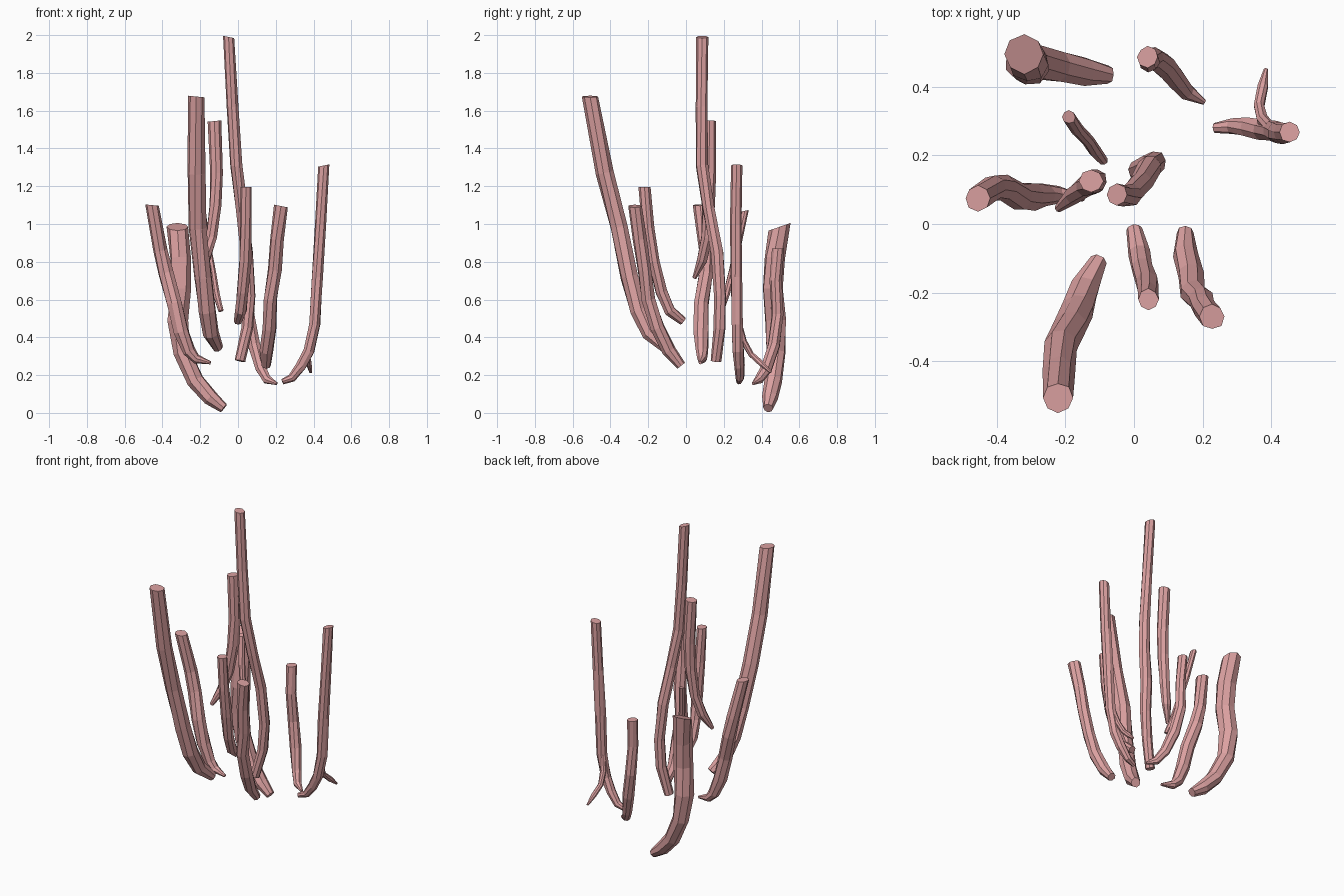
import bpy, bmesh, math, random
from mathutils import Vector

random.seed(4)
SIDES = 8
mat = bpy.data.materials.new("coral_pink")
mat.diffuse_color = (0.72, 0.36, 0.36, 1)


def stem(name, pts, tilt=(0, 0, 1)):
    """Low-poly tube through (x, y, z, radius) points, top first; tilt = top cap normal."""
    bm = bmesh.new()
    P = [Vector(p[:3]) for p in pts]
    rings, u = [], Vector((1, 0, 0))
    for i, p in enumerate(P):
        t = (P[min(i + 1, len(P) - 1)] - P[max(i - 1, 0)]).normalized()
        if i == 0:
            t = -Vector(tilt).normalized()
        u = (u - t * u.dot(t)).normalized()      # carry the frame along the path
        v = t.cross(u)
        ring = []
        for k in range(SIDES):
            a = 2 * math.pi * k / SIDES + i * 0.12
            r = pts[i][3] * random.uniform(0.95, 1.09)
            ring.append(bm.verts.new(p + (u * math.cos(a) + v * math.sin(a)) * r))
        rings.append(ring)
    for a, b in zip(rings, rings[1:]):
        for k in range(SIDES):
            n = (k + 1) % SIDES
            bm.faces.new((a[k], a[n], b[n], b[k]))
    bm.faces.new(rings[0])
    bm.faces.new(rings[-1][::-1])
    bmesh.ops.recalc_face_normals(bm, faces=bm.faces)
    me = bpy.data.meshes.new(name)
    bm.to_mesh(me)
    bm.free()
    me.materials.append(mat)
    ob = bpy.data.objects.new(name, me)
    bpy.context.collection.objects.link(ob)
    return ob


# Centre group
stem("tallest_stem", [
    (-.05, .085, 1.99, .031), (-.03, .083, 1.62, .031), (-.01, .085, 1.31, .032),
    (.02, .12, 1.08, .033), (.045, .165, .85, .033), (.062, .18, .62, .032),
    (.05, .178, .45, .031), (.01, .158, .275, .028)], (.2, 0, 1))
stem("centre_left_stem", [
    (-.125, .125, 1.545, .034), (-.112, .125, 1.27, .033), (-.118, .12, 1.1, .033),
    (-.14, .11, .93, .031), (-.175, .085, .81, .028), (-.22, .045, .715, .012)], (-.1, 0, 1))
stem("slim_back_stem", [
    (-.19, .312, 1.07, .019), (-.165, .275, .9, .019), (-.135, .245, .75, .019),
    (-.115, .215, .63, .018), (-.09, .185, .54, .014)], (0, -.2, 1))

# Front group leaning forward
stem("front_left_stem", [
    (-.222, -.507, 1.675, .042), (-.22, -.43, 1.27, .045), (-.215, -.355, .98, .046),
    (-.185, -.30, .72, .047), (-.165, -.25, .54, .046), (-.145, -.19, .42, .043),
    (-.105, -.11, .345, .028)], (.1, 0, 1))
stem("front_centre_stem", [
    (.042, -.22, 1.195, .03), (.042, -.2, .98, .031), (.038, -.17, .8, .032),
    (.025, -.13, .64, .032), (.015, -.085, .54, .031), (.0, -.015, .485, .022)])
stem("front_right_stem", [
    (.228, -.27, 1.095, .036), (.205, -.245, .92, .036), (.195, -.22, .76, .036),
    (.17, -.2, .6, .037), (.165, -.15, .45, .037), (.15, -.09, .33, .035),
    (.15, -.025, .25, .024)], (.2, 0, 1))

# Outer left and back stems
stem("left_stem", [
    (-.455, .075, 1.1, .036), (-.41, .105, .86, .037), (-.38, .105, .74, .039),
    (-.335, .08, .58, .041), (-.3, .08, .43, .04), (-.26, .085, .325, .034),
    (-.22, .085, .285, .024), (-.145, .075, .265, .008)], (.1, 0, 1))
stem("thick_back_left_stem", [
    (-.32, .495, .985, .058), (-.305, .47, .82, .056), (-.305, .46, .66, .055),
    (-.32, .475, .49, .055), (-.295, .475, .32, .05), (-.225, .46, .17, .046),
    (-.145, .445, .08, .04), (-.075, .435, .025, .026)], (0, -.35, 1))
stem("back_right_stem", [
    (.04, .487, .87, .03), (.045, .475, .7, .031), (.055, .485, .52, .032),
    (.085, .465, .36, .033), (.12, .425, .235, .03), (.155, .385, .175, .024),
    (.205, .355, .155, .008)])

# Right stem with its side shoot
stem("right_stem", [
    (.455, .268, 1.31, .03), (.437, .265, 1.0, .03), (.42, .268, .72, .031),
    (.405, .272, .47, .031), (.375, .275, .33, .03), (.335, .282, .25, .028),
    (.285, .285, .185, .022), (.235, .28, .165, .015)], (-.2, 0, 1))
stem("side_shoot", [
    (.405, .272, .5, .018), (.375, .305, .38, .017), (.365, .345, .31, .016),
    (.375, .4, .26, .016), (.385, .45, .215, .007)])
